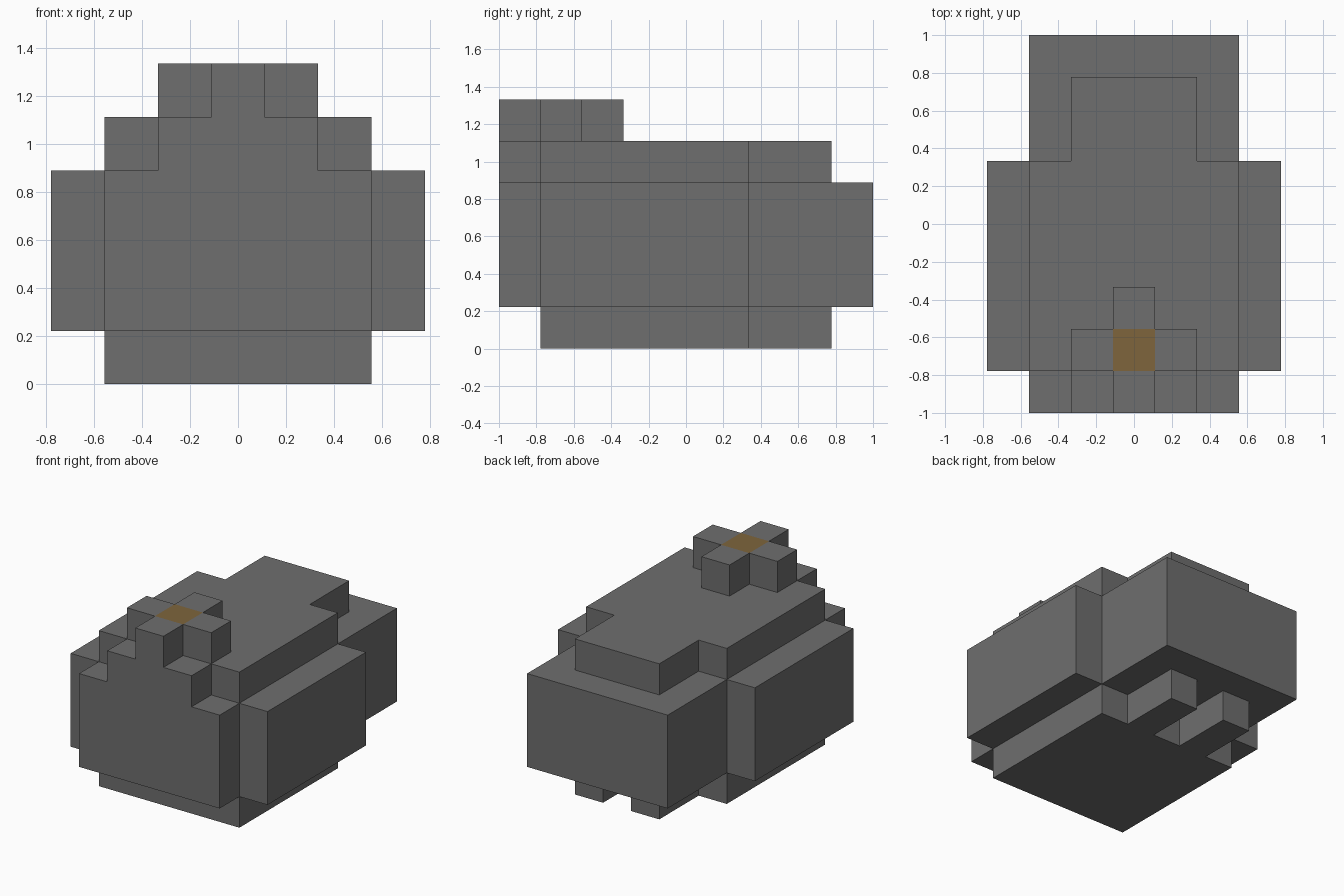
import bpy
import bmesh
from mathutils import Matrix, Vector

U = 2 / 9  # size of one block

cube = bpy.data.objects.get("Cube")
if cube:
    bpy.data.objects.remove(cube, do_unlink=True)


def make_material(name, rgb):
    mat = bpy.data.materials.new(name)
    mat.use_nodes = True
    mat.diffuse_color = (*rgb, 1)
    mat.node_tree.nodes["Principled BSDF"].inputs["Base Color"].default_value = (*rgb, 1)
    return mat


grey = make_material("stone grey", (0.156, 0.156, 0.156))
amber = make_material("dull amber", (0.21, 0.13, 0.045))


def finish(name, bm, *materials):
    bmesh.ops.recalc_face_normals(bm, faces=bm.faces)
    mesh = bpy.data.meshes.new(name)
    bm.to_mesh(mesh)
    bm.free()
    for mat in materials:
        mesh.materials.append(mat)
    obj = bpy.data.objects.new(name, mesh)
    bpy.context.collection.objects.link(obj)
    return obj


def slab(name, half_outline, bottom, top):
    """Mirror a half outline (in blocks) across x and extrude it upward."""
    outline = half_outline + [(-x, y) for x, y in reversed(half_outline)]
    bm = bmesh.new()
    face = bm.faces.new([bm.verts.new((x * U, y * U, bottom * U)) for x, y in outline])
    result = bmesh.ops.extrude_face_region(bm, geom=[face], use_keep_orig=True)
    verts = [g for g in result["geom"] if isinstance(g, bmesh.types.BMVert)]
    bmesh.ops.translate(bm, verts=verts, vec=(0, 0, (top - bottom) * U))
    return finish(name, bm, grey)


# Base with two short feet at the back
slab("base_with_feet", [(2.5, -3.5), (2.5, 1.5), (1.5, 1.5), (1.5, 3.5),
                        (0.5, 3.5), (0.5, 1.5)], 0, 1)

# Long body with a wide bulge on each side
slab("body", [(2.5, -4.5), (2.5, -3.5), (3.5, -3.5), (3.5, 1.5),
              (2.5, 1.5), (2.5, 4.5)], 1, 4)

# Stepped upper deck
slab("upper_deck", [(1.5, -4.5), (1.5, -3.5), (2.5, -3.5), (2.5, 1.5),
                    (1.5, 1.5), (1.5, 3.5)], 4, 5)

# Cross-shaped crest: a block whose four sides are pushed out
bm = bmesh.new()
centre = Vector((0, -3 * U, 5.5 * U))
bmesh.ops.create_cube(bm, size=U, matrix=Matrix.Translation(centre))
bm.normal_update()
sides = [f for f in bm.faces if abs(f.normal.z) < 0.5]
arms = [(f.normal.copy(), f) for f in sides]
for normal, face in arms:
    tip = bmesh.ops.extrude_discrete_faces(bm, faces=[face])["faces"][0]
    bmesh.ops.translate(bm, verts=tip.verts, vec=normal * U)

# Amber square on the top centre of the crest
bm.normal_update()
for face in bm.faces:
    middle = face.calc_center_median() - centre
    if middle.z > U * 0.4 and middle.xy.length < U * 0.1:
        face.material_index = 1
finish("crest", bm, grey, amber)
